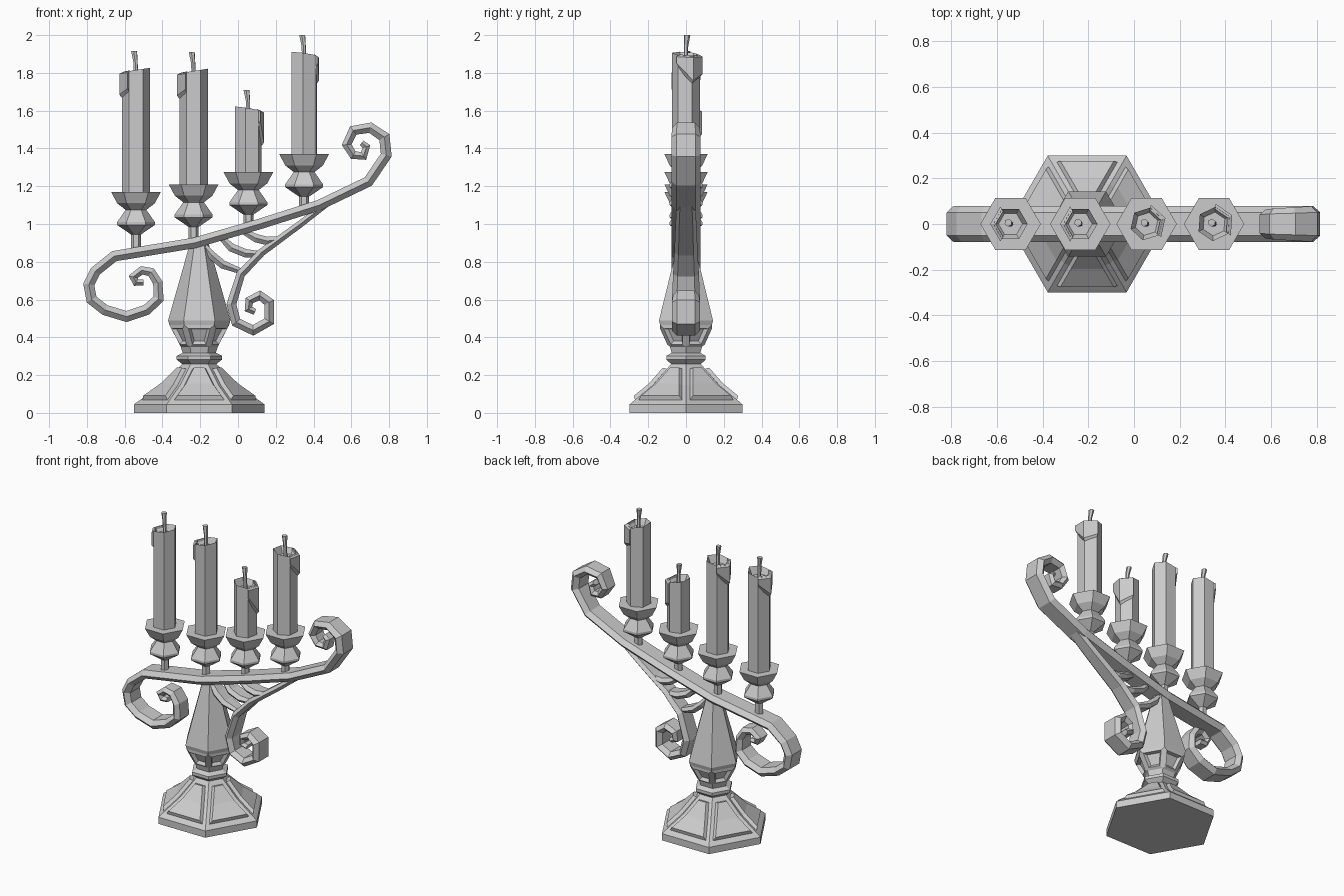
import bpy, bmesh, math
from mathutils import Vector

cube = bpy.data.objects.get("Cube")
if cube:
    bpy.data.objects.remove(cube, do_unlink=True)

SIDES = 6
GREY = (0.6, 0.6, 0.6, 1.0)
metal = bpy.data.materials.new("plain_grey")
metal.use_nodes = True
metal.diffuse_color = GREY
metal.node_tree.nodes["Principled BSDF"].inputs["Base Color"].default_value = GREY


def loft(rings):
    """Closed solid skinned through a list of equal-length loops."""
    bm = bmesh.new()
    loops = [[bm.verts.new(p) for p in ring] for ring in rings]
    n = len(rings[0])
    for a, b in zip(loops, loops[1:]):
        for i in range(n):
            j = (i + 1) % n
            bm.faces.new((a[i], a[j], b[j], b[i]))
    bm.faces.new(loops[0][::-1])
    bm.faces.new(loops[-1])
    bmesh.ops.recalc_face_normals(bm, faces=bm.faces[:])
    bm.normal_update()
    return bm


def finish(bm, name):
    mesh = bpy.data.meshes.new(name)
    bm.to_mesh(mesh)
    bm.free()
    mesh.materials.append(metal)
    obj = bpy.data.objects.new(name, mesh)
    bpy.context.scene.collection.objects.link(obj)
    return obj


def hexagon(x, radius, z, turn=0.0, y=0.0):
    return [Vector((x + radius * math.cos(turn + k * math.tau / SIDES),
                    y + radius * math.sin(turn + k * math.tau / SIDES), z))
            for k in range(SIDES)]


def lathe(x, profile):
    return loft([hexagon(x, r, z) for r, z in profile])


def ribbon(name, path, half, width, end_scale, taper_steps):
    """Sweep a six-sided flat bar along a path in the x-z plane."""
    pts = [Vector((x, 0, z)) for x, z in path]
    rings = []
    last = len(pts) - 1
    for i, p in enumerate(pts):
        before = (p - pts[max(i - 1, 0)]).normalized()
        after = (pts[min(i + 1, last)] - p).normalized()
        t = (before + after).normalized()
        side = Vector((-t.z, 0, t.x))
        miter = 1 / max(t.dot(after if i < last else before), 0.75)
        s = end_scale + (1 - end_scale) * min(1, min(i, last - i) / taper_steps)
        h, w = half * s * miter, width * s
        section = ((-w, 0), (-w * .65, h), (w * .65, h),
                   (w, 0), (w * .65, -h), (-w * .65, -h))
        rings.append([p + side * n + Vector((0, y, 0)) for y, n in section])
    return finish(loft(rings), name)


# Foot and column, with raised petals on the foot and sunk panels on the bulb
COLUMN_X = -0.205
column = lathe(COLUMN_X, [
    (.345, 0), (.345, .045), (.332, .055), (.2, .15), (.1, .25), (.09, .258),
    (.12, .282), (.12, .302), (.088, .318), (.098, .35), (.158, .465),
    (.165, .49), (.05, .895)])


def side_faces(k, low, high):
    direction = math.radians(30 + 60 * k)
    out = Vector((math.cos(direction), math.sin(direction), 0))
    found = []
    for f in column.faces:
        c = f.calc_center_median()
        flat = Vector((c.x - COLUMN_X, c.y, 0))
        if low < c.z < high and flat.length > .02 and flat.normalized().dot(out) > .99:
            found.append(f)
    return found


for k in range(SIDES):
    petal = side_faces(k, .08, .24)
    bmesh.ops.inset_region(column, faces=petal, thickness=.022, depth=0, use_even_offset=True)
    bmesh.ops.inset_region(column, faces=petal, thickness=.01, depth=.02, use_even_offset=True)
for k in range(SIDES):
    panel = side_faces(k, .38, .43)
    bmesh.ops.inset_region(column, faces=panel, thickness=.017, depth=.008, use_even_offset=True)
    bmesh.ops.inset_region(column, faces=panel, thickness=.012, depth=-.02, use_even_offset=True)
finish(column, "foot_and_column")

# Long arm with a scroll at both ends
ribbon("main_arm", [
    (-.5, .69), (-.54, .69), (-.555, .72), (-.51, .755), (-.46, .745),
    (-.425, .69), (-.42, .605), (-.485, .545), (-.59, .51), (-.705, .545),
    (-.775, .6), (-.79, .68), (-.755, .75), (-.655, .83), (-.23, .9),
    (.115, 1), (.43, 1.1), (.69, 1.225), (.785, 1.365), (.775, 1.46),
    (.7, 1.51), (.61, 1.495), (.575, 1.42), (.61, 1.365), (.665, 1.36),
    (.68, 1.41), (.655, 1.43)], .028, .078, .55, 7)

# Lower brace curling into a small scroll
ribbon("lower_brace", [
    (.48, 1.115), (.33, 1), (.125, .85), (.015, .735), (-.035, .575),
    (-.01, .48), (.08, .437), (.165, .485), (.165, .585), (.115, .622),
    (.06, .595), (.055, .55), (.09, .535)], .025, .075, .65, 4)

# Curved slats between arm and brace
for i, path in enumerate((
        [(-.18, .885), (-.14, .835), (-.08, .785), (.015, .75)],
        [(-.09, .93), (-.035, .875), (.04, .845), (.125, .84)],
        [(.03, .96), (.095, .925), (.155, .91), (.23, .92)])):
    ribbon(f"brace_slat_{i + 1}", path, .022, .055, .7, 1)


def candle_set(i, x, cup_top, arm_z, top, radius, turn, drip_at, drip_length):
    # Stem and cup
    z = cup_top
    finish(lathe(x, [(.027, arm_z), (.027, z - .225), (.1, z - .175), (.1, z - .16),
                     (.055, z - .095), (.1, z - .06), (.105, z - .05), (.132, z)]),
           f"candle_cup_{i}")

    # Candle with an uneven rim and a hollow top
    def rim(k):
        return top + .012 * math.cos(math.radians(60 * (k - drip_at) + 180))
    upper = hexagon(x, radius, top, turn)
    well = hexagon(x, radius * .7, top - .04, turn)
    for k, p in enumerate(upper):
        p.z = rim(k)
    finish(loft([hexagon(x, radius, z - .01, turn), upper, well]), f"candle_{i}")

    # Run of melted wax wrapped over part of the rim
    outer = hexagon(x, radius * 1.18, 0, turn)
    inner = hexagon(x, radius * .86, 0, turn)
    rings = []
    for step, drop in ((-1, .35), (0, 1), (1, .75)):
        k = (drip_at + step) % SIDES
        high, low = rim(k) + .004, top - drip_length * drop
        a, b = outer[k], inner[k]
        rings.append([(a.x, a.y, high - .012), (a.x, a.y, low),
                      (b.x, b.y, low - .03), (b.x, b.y, high)])
    finish(loft(rings), f"wax_drip_{i}")

    # Leaning wick
    finish(loft([hexagon(x, .012, top - .05, .4),
                 hexagon(x - .002, .012, top + .04, .4),
                 hexagon(x - .01, .017, top + .1, .4, .006)]), f"wick_{i}")


candle_set(1, -.54, 1.17, .84, 1.815, .075, 0, 3, .13)
candle_set(2, -.235, 1.21, .89, 1.81, .075, 0, 3, .13)
candle_set(3, .055, 1.275, .97, 1.61, .073, .3, 0, .18)
candle_set(4, .35, 1.37, 1.06, 1.9, .075, .45, 0, .14)
